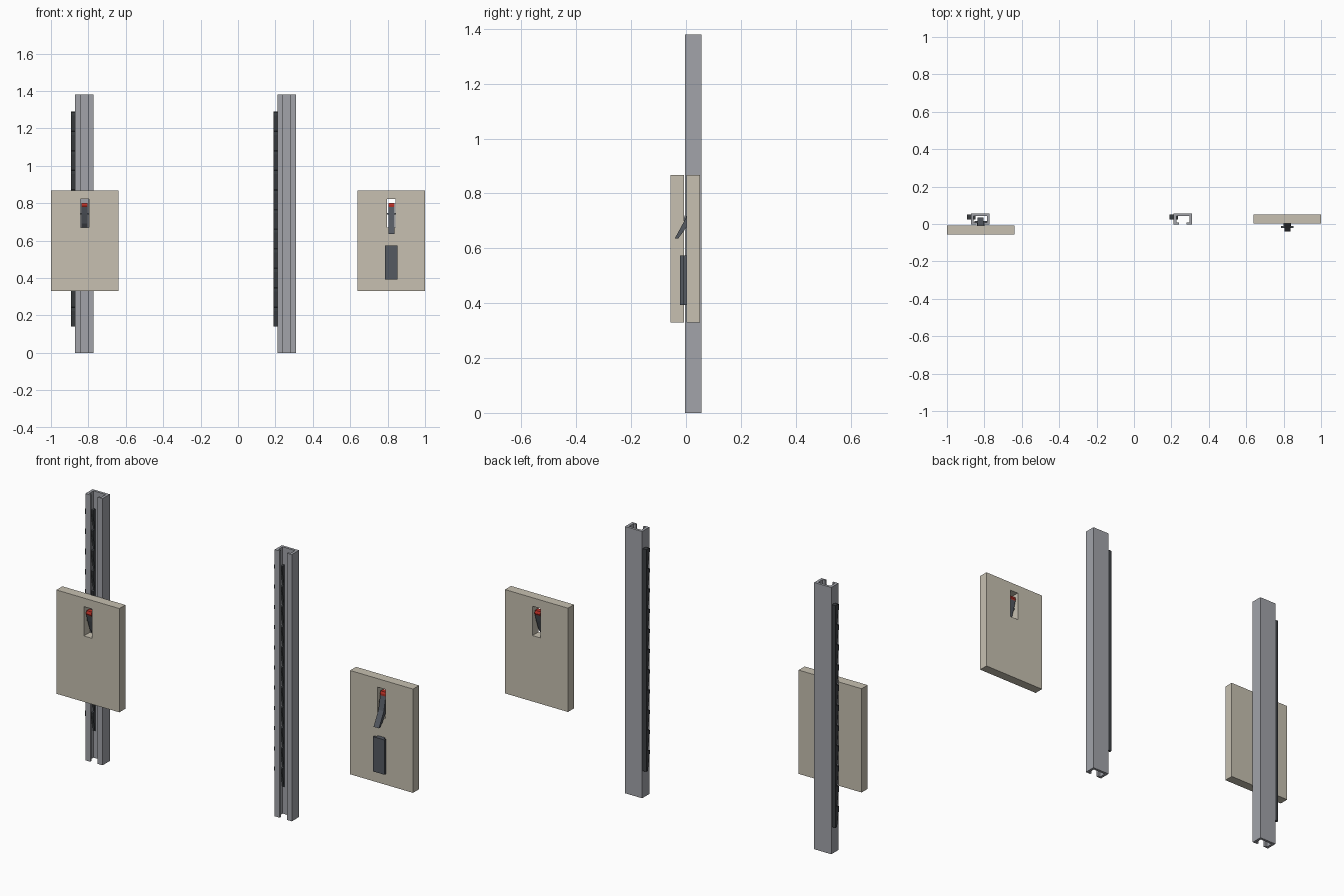
import bpy
import bmesh

cube = bpy.data.objects.get("Cube")
if cube:
    bpy.data.objects.remove(cube, do_unlink=True)


def material(name, rgb):
    m = bpy.data.materials.new(name)
    m.use_nodes = True
    col = (*rgb, 1.0)
    m.diffuse_color = col
    m.node_tree.nodes["Principled BSDF"].inputs["Base Color"].default_value = col
    return m


BEIGE = material("beige_board", (0.57, 0.53, 0.44))
STEEL = material("grey_steel", (0.36, 0.37, 0.40))
DARK = material("dark_rack", (0.045, 0.05, 0.055))
SLATE = material("slate_metal", (0.09, 0.10, 0.12))
RED = material("red_button", (0.50, 0.03, 0.02))


def finish(bm, name, mat):
    bmesh.ops.recalc_face_normals(bm, faces=bm.faces)
    me = bpy.data.meshes.new(name)
    bm.to_mesh(me)
    bm.free()
    me.materials.append(mat)
    ob = bpy.data.objects.new(name, me)
    bpy.context.collection.objects.link(ob)
    return ob


def prism(name, points, offset, mat):
    """Extrude a closed outline of 3D points along offset."""
    bm = bmesh.new()
    face = bm.faces.new([bm.verts.new(p) for p in points])
    res = bmesh.ops.extrude_face_region(bm, geom=[face], use_keep_orig=True)
    moved = [g for g in res["geom"] if isinstance(g, bmesh.types.BMVert)]
    bmesh.ops.translate(bm, verts=moved, vec=offset)
    return finish(bm, name, mat)


def board(name, x, y, thick):
    """Board with a rectangular slot: ring of cells, pushed to thickness."""
    xs = [x - 0.18, x - 0.023, x + 0.023, x + 0.18]
    zs = [0.33, 0.671, 0.823, 0.867]
    bm = bmesh.new()
    grid = [[bm.verts.new((a, y, c)) for c in zs] for a in xs]
    for i in range(3):
        for j in range(3):
            if (i, j) != (1, 1):
                bm.faces.new((grid[i][j], grid[i + 1][j],
                              grid[i + 1][j + 1], grid[i][j + 1]))
    res = bmesh.ops.extrude_face_region(bm, geom=bm.faces[:], use_keep_orig=True)
    moved = [g for g in res["geom"] if isinstance(g, bmesh.types.BMVert)]
    bmesh.ops.translate(bm, verts=moved, vec=(0, thick, 0))
    return finish(bm, name, BEIGE)


def rail(side, x):
    # C-shaped channel, open towards the front
    half = [(0.021, -0.003), (0.049, -0.003), (0.049, 0.056)]
    inner = [(0.035, 0.043), (0.035, 0.007), (0.021, 0.007)]
    right = half
    left = [(-a, b) for a, b in reversed(half)]
    inner_left = [(-a, b) for a, b in reversed(inner)]
    outline = right + left + inner_left + inner
    prism(side + "_rail", [(x + a, b, 0) for a, b in outline], (0, 0, 1.38), STEEL)

    # Saw-toothed rack set through the channel wall
    low, count = 0.14, 11
    pitch = 1.15 / count
    teeth = [(0.052, low)]
    for i in range(count):
        z = low + i * pitch
        teeth += [(0.040, z), (0.023, z + pitch * 0.8), (0.023, z + pitch * 0.97)]
    teeth += [(0.040, low + 1.15), (0.052, low + 1.15)]
    prism(side + "_rack", [(x - 0.07, b, c) for b, c in teeth], (0.045, 0, 0), DARK)


def carriage(side, x, y, s):
    """Board with lever and guide; s is the direction towards the rail."""
    board(side + "_board", x, y, -0.049 * s)

    def slab(name, profile, width, mat):
        prism(side + name, [(x - width / 2, y + s * u, z) for u, z in profile],
              (width, 0, 0), mat)

    # Bent latch lever with red push button on top
    slab("_lever", [(-0.040, 0.779), (-0.012, 0.779), (0.003, 0.709), (0.043, 0.636),
                    (0.030, 0.636), (-0.010, 0.690), (-0.030, 0.745)], 0.031, SLATE)
    slab("_button", [(-0.040, 0.779), (-0.043, 0.786), (-0.038, 0.800),
                     (-0.015, 0.800), (-0.011, 0.790), (-0.012, 0.779)], 0.031, RED)
    # Pivot pin across the slot
    slab("_pivot", [(-0.022, 0.738), (-0.012, 0.738), (-0.012, 0.748), (-0.022, 0.748)],
         0.050, SLATE)
    # T-shaped sliding guide
    tee = [(0.020, 0), (0.020, 0.012), (0.033, 0.012), (0.033, 0.023)]
    outline = tee + [(-a, u) for a, u in reversed(tee)]
    prism(side + "_guide", [(x + a, y + s * u, 0.393) for a, u in outline],
          (0, 0, 0.18), SLATE)


rail("right", -0.822)
rail("left", 0.261)
carriage("right", -0.82, -0.007, 1)
carriage("left", 0.82, 0.002, -1)
